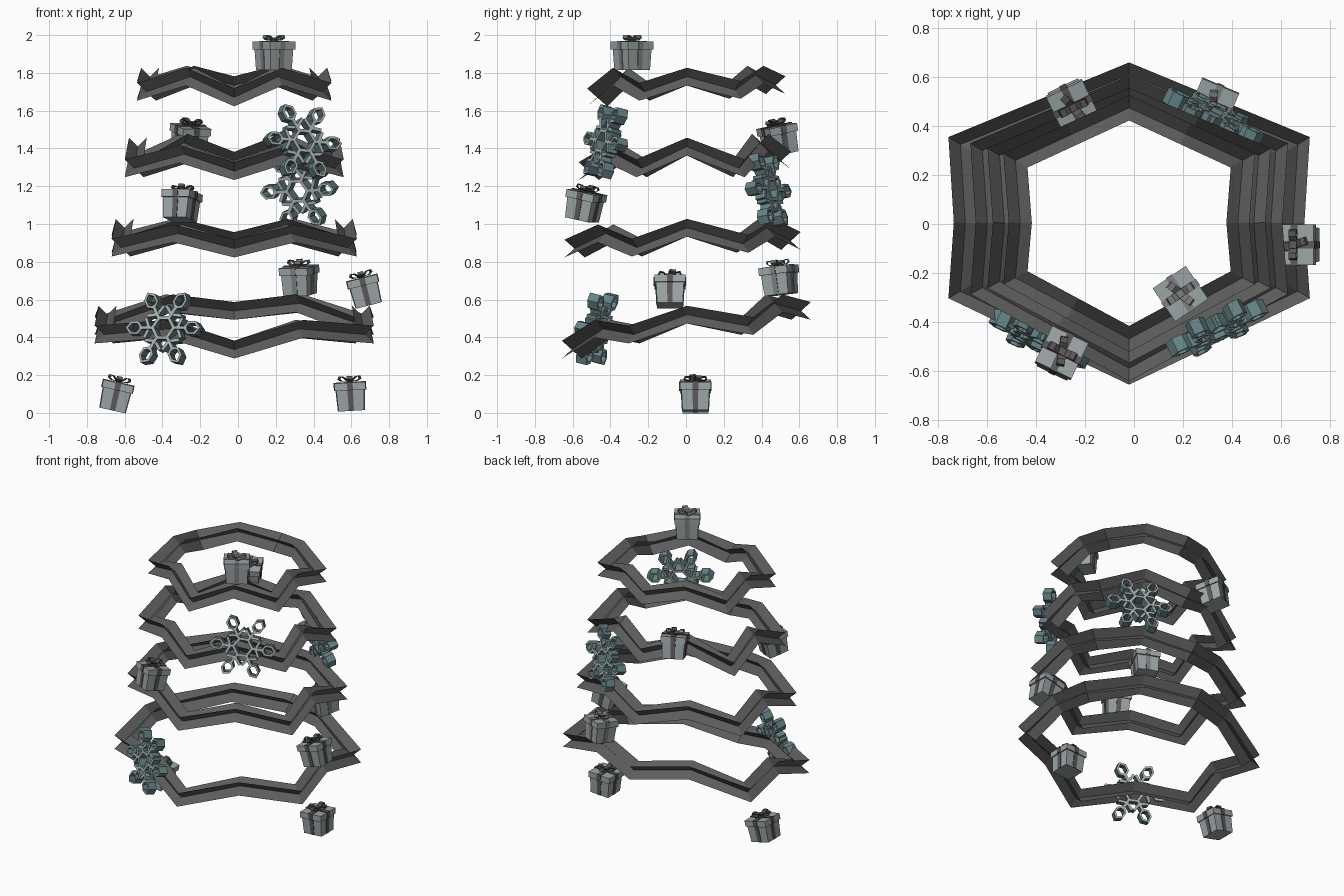
import bpy, bmesh, math
from mathutils import Matrix, Vector

cube = bpy.data.objects.get("Cube")
if cube:
    bpy.data.objects.remove(cube)


def material(name, rgb):
    m = bpy.data.materials.new(name)
    m.use_nodes = True
    m.diffuse_color = (*rgb, 1)
    m.node_tree.nodes["Principled BSDF"].inputs["Base Color"].default_value = (*rgb, 1)
    return m


TINSEL = material("dark tinsel", (0.11, 0.11, 0.11))
PAPER = material("pale wrapping paper", (0.33, 0.375, 0.38))
RIBBON = material("grey ribbon", (0.105, 0.098, 0.098))
PALE_RIBBON = material("pale ribbon", (0.21, 0.215, 0.215))
ICE = material("pale ice", (0.40, 0.44, 0.44))
TEAL = material("teal ice", (0.13, 0.225, 0.24))


def finish(bm, name, mats, matrix=Matrix()):
    mesh = bpy.data.meshes.new(name)
    bm.to_mesh(mesh)
    bm.free()
    for m in mats:
        mesh.materials.append(m)
    ob = bpy.data.objects.new(name, mesh)
    bpy.context.collection.objects.link(ob)
    ob.matrix_world = matrix
    return ob


# Garlands: two crossed sheets swept round a drooping six-sided loop
def garland(name, rx, tip_ys, corner_ys, heights):
    front_y, back_y = tip_ys
    near_y, far_y = corner_ys
    front, front_mid, front_corner, side, back_corner, back_mid, back = heights
    half = [(0, front_y, front), (rx / 2, (near_y + front_y) / 2, front_mid),
            (rx, near_y, front_corner), (rx - 0.02, 0, side),
            (rx, far_y, back_corner), (rx / 2, (far_y + back_y) / 2, back_mid),
            (0, back_y, back)]
    path = [Vector(p) for p in half]
    path += [Vector((-p[0], p[1], p[2])) for p in half[-2:0:-1]]
    n, arm = len(path), 0.047
    bm = bmesh.new()
    rows = []
    for i, p in enumerate(path):
        a = (p - path[i - 1]).xy.normalized()
        b = (path[(i + 1) % n] - p).xy.normalized()
        t = (a + b).normalized()
        out = Vector((t.y, -t.x, 0)) / max(t.dot(a), 0.5)
        up = Vector((0, 0, 1))
        rows.append([bm.verts.new(p + (out * s + up * u) * arm)
                     for s, u in ((1, 1), (0, 0), (-1, -1), (1, -1), (0, 0), (-1, 1))])
    for i in range(n):
        r, q = rows[i], rows[(i + 1) % n]
        for k in (0, 1, 3, 4):
            bm.faces.new((r[k], q[k], q[k + 1], r[k + 1]))
    finish(bm, name, [TINSEL], Matrix.Translation((-0.02, 0.005, 0)))


garland("bottom_garland", 0.69, (-0.61, 0.605), (-0.28, 0.32),
        (0.335, 0.445, 0.415, 0.52, 0.46, 0.58, 0.54))
garland("lower_garland", 0.60, (-0.595, 0.55), (-0.265, 0.295),
        (0.87, 0.95, 0.875, 0.98, 0.895, 0.98, 0.91))
garland("upper_garland", 0.53, (-0.52, 0.50), (-0.24, 0.275),
        (1.28, 1.37, 1.295, 1.41, 1.295, 1.43, 1.335))
garland("top_garland", 0.465, (-0.475, 0.47), (-0.225, 0.255),
        (1.67, 1.78, 1.70, 1.78, 1.71, 1.79, 1.735))


# Extrude a closed outline, optionally with a matching hole outline, along local y
def slab(bm, outer, depth, inner=None):
    def ring(pts, y):
        return [bm.verts.new((x, y, z)) for x, z in pts]
    n = len(outer)
    of, ob = ring(outer, -depth / 2), ring(outer, depth / 2)
    if inner:
        nf, nb = ring(inner, -depth / 2), ring(inner, depth / 2)
    else:
        bm.faces.new(of)
        bm.faces.new(ob[::-1])
    for i in range(n):
        j = (i + 1) % n
        bm.faces.new((of[i], ob[i], ob[j], of[j]))
        if inner:
            bm.faces.new((of[i], of[j], nf[j], nf[i]))
            bm.faces.new((ob[j], ob[i], nb[i], nb[j]))
            bm.faces.new((nf[j], nb[j], nb[i], nf[i]))


def hexagon(cx, length, width, angle):
    pts = [(length, 0), (length * 0.45, width), (-length * 0.45, width),
           (-length, 0), (-length * 0.45, -width), (length * 0.45, -width)]
    c, s = math.cos(angle), math.sin(angle)
    return [((cx + x) * c - z * s, (cx + x) * s + z * c) for x, z in pts]


def bar(start, end, width):
    a, b = Vector(start), Vector(end)
    d = (b - a).normalized() * width / 2
    side = Vector((-d.y, d.x))
    return [tuple(v) for v in (a + side, a - side, b - side, b + side)]


# Placement shared by flakes and gifts: local -y faces out, the top leans inward
def place(location, turn, lean):
    return (Matrix.Translation(location) @ Matrix.Rotation(turn, 4, 'Z')
            @ Matrix.Rotation(-lean, 4, 'X'))


# Snowflakes: pierced hub, six spokes with twigs, six hollow tips
def snowflake(name, location, turn, lean, roll):
    bm = bmesh.new()
    depth = 0.062
    slab(bm, hexagon(0, 0.072, 0.062, 0), depth, hexagon(0, 0.052, 0.045, 0))
    for k in range(6):
        a = k * math.pi / 3
        polar = lambda r, t: (r * math.cos(a + t), r * math.sin(a + t))
        slab(bm, bar(polar(0.06, 0), polar(0.14, 0), 0.018), depth)
        slab(bm, hexagon(0.168, 0.051, 0.035, a), depth, hexagon(0.168, 0.036, 0.023, a))
        for s in (-1, 1):
            slab(bm, bar(polar(0.083, 0), polar(0.12, 0.47 * s), 0.017), depth * 0.9)
    bmesh.ops.recalc_face_normals(bm, faces=bm.faces)
    for f in bm.faces:
        f.material_index = 0 if abs(f.normal.y) > 0.5 else 1
    finish(bm, name, [ICE, TEAL],
           place(location, turn, lean) @ Matrix.Rotation(roll, 4, 'Y'))


snowflake("front_right_snowflake", (-0.385, -0.47, 0.445), -0.45, 0.22, 0)
snowflake("front_left_snowflake", (0.34, -0.425, 1.435), 0.45, 0.23, 0.08)
snowflake("back_left_snowflake", (0.325, 0.435, 1.18), math.pi - 0.45, 0.2, 0.05)


def box(bm, size, z, mat, taper=1):
    made = bmesh.ops.create_cube(bm, size=1)["verts"]
    for v in made:
        k = taper if v.co.z < 0 else 1
        v.co = Vector((v.co.x * size[0] * k, v.co.y * size[1] * k, v.co.z * size[2] + z))
    for f in {f for v in made for f in v.link_faces}:
        f.material_index = mat


# Gifts: tapered box, overhanging lid, crossed ribbon and a four-loop bow
def gift(name, location, turn, lean, ribbon=RIBBON):
    bm = bmesh.new()
    box(bm, (0.148, 0.148, 0.115), -0.032, 0, 0.92)
    box(bm, (0.164, 0.164, 0.04), 0.04, 0)
    for a, b in ((0.03, 1), (1, 0.03)):
        wide = lambda w: (a if a < 1 else w, b if b < 1 else w)
        box(bm, (*wide(0.156), 0.114), -0.0315, 1, 0.92)
        box(bm, (*wide(0.172), 0.044), 0.042, 1)
    box(bm, (0.03, 0.03, 0.022), 0.072, 1)
    loop = [(0.004, 0.066), (0.045, 0.068), (0.062, 0.080), (0.056, 0.095), (0.034, 0.093)]
    mid = Vector((0.04, 0.080))
    hole = [tuple(mid + (Vector(p) - mid) * 0.7) for p in loop]
    for k in range(4):
        old_faces, old_verts = set(bm.faces), set(bm.verts)
        slab(bm, loop, 0.032, hole)
        bmesh.ops.rotate(bm, verts=[v for v in bm.verts if v not in old_verts], cent=(0, 0, 0),
                         matrix=Matrix.Rotation(k * math.pi / 2 + 0.3 * (k % 2), 3, 'Z'))
        for f in bm.faces:
            if f not in old_faces:
                f.material_index = 1
    bmesh.ops.recalc_face_normals(bm, faces=bm.faces)
    finish(bm, name, [PAPER, ribbon], place(location, turn, lean))


gift("top_gift", (0.19, -0.285, 1.905), 0.6, 0, PALE_RIBBON)
gift("back_right_gift", (-0.255, 0.49, 1.46), math.pi + 0.45, 0.2)
gift("front_right_gift", (-0.30, -0.535, 1.11), -0.45, 0.2)
gift("back_left_gift", (0.325, 0.495, 0.715), math.pi - 0.4, 0.12, PALE_RIBBON)
gift("left_gift", (0.67, -0.085, 0.655), math.pi / 2, 0.25)
gift("floor_right_gift", (-0.645, 0.05, 0.10), -math.pi / 2, 0.22)
gift("floor_left_gift", (0.595, 0.05, 0.10), math.pi / 2, 0.06)
